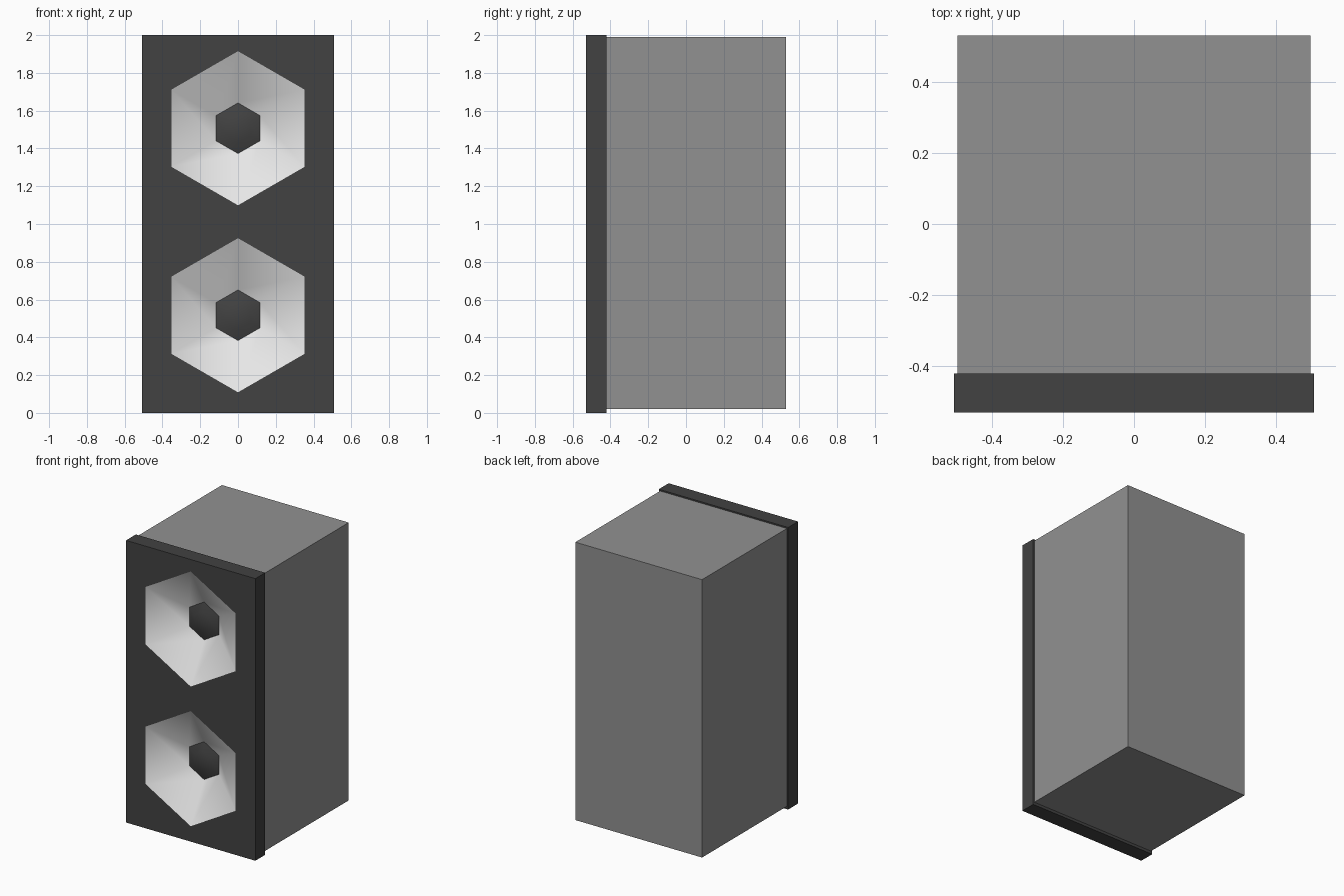
import bpy, bmesh, math
from mathutils import Vector

if "Cube" in bpy.data.objects:
    bpy.data.objects.remove(bpy.data.objects["Cube"])

FRONT, BACK, JOIN = -0.53, 0.53, -0.42   # y of baffle front, cabinet back, baffle back
CENTRES = (0.517, 1.507)                 # heights of the two drivers
R_OUT, R_IN, DEPTH = 0.408, 0.134, 0.15


def material(name, v):
    m = bpy.data.materials.new(name)
    m.diffuse_color = (v, v, v, 1)
    m.use_nodes = True
    m.node_tree.nodes["Principled BSDF"].inputs["Base Color"].default_value = m.diffuse_color
    return m


grey = material("cabinet grey", 0.285)
dark = material("dark charcoal", 0.054)
white = material("cone white", 0.8)


def finish(bm, name, mat, outward, smooth=False):
    """Point each face along outward(centre), then make the object."""
    for f in bm.faces:
        f.normal_update()
        if f.normal.dot(outward(f.calc_center_median())) < 0:
            f.normal_flip()
        f.smooth = smooth
    me = bpy.data.meshes.new(name)
    bm.to_mesh(me)
    bm.free()
    me.materials.append(mat)
    ob = bpy.data.objects.new(name, me)
    bpy.context.scene.collection.objects.link(ob)
    return ob


def ring(bm, pts, y):
    return [bm.verts.new((x, y, z)) for x, z in pts]


def bridge(bm, a, b):
    n = len(a)
    for i in range(n):
        bm.faces.new((a[i], a[(i + 1) % n], b[(i + 1) % n], b[i]))


def rect(hw, z0, z1):
    return [(-hw, z0), (hw, z0), (hw, z1), (-hw, z1)]


def hexagon(r, zc):
    return [(r * math.cos(math.radians(90 + 60 * k)),
             zc + r * math.sin(math.radians(90 + 60 * k))) for k in range(6)]


outline_panel = rect(0.507, 0.0, 2.0)
outline_body = rect(0.497, 0.02, 1.99)

# Cabinet: box whose front is closed by the baffle
bm = bmesh.new()
f, b = ring(bm, outline_body, JOIN), ring(bm, outline_body, BACK)
bridge(bm, f, b)
bm.faces.new(b)
mid = Vector((0, 0.0, 1.0))
finish(bm, "cabinet", grey, lambda c: c - mid)

# Baffle: front plate with two hexagonal openings, thin walls and a back lip
bm = bmesh.new()
f = ring(bm, outline_panel, FRONT)
edges = []
for loop in [f] + [ring(bm, hexagon(R_OUT, zc), FRONT) for zc in CENTRES]:
    edges += [bm.edges.new((loop[i], loop[(i + 1) % len(loop)])) for i in range(len(loop))]
bmesh.ops.triangle_fill(bm, use_beauty=True, use_dissolve=False, edges=edges)
b = ring(bm, outline_panel, JOIN)
bridge(bm, f, b)
bridge(bm, b, ring(bm, outline_body, JOIN))
pmid = Vector((0, (FRONT + JOIN) / 2, 1.0))
finish(bm, "front_baffle", dark, lambda c: c - pmid)

# Drivers: recessed six-sided cone with a low dust cap
toward_front = Vector((0, -1, 0))
for tag, zc in zip(("lower", "upper"), CENTRES):
    bm = bmesh.new()
    bridge(bm, ring(bm, hexagon(R_OUT, zc), FRONT),
           ring(bm, hexagon(R_IN, zc), FRONT + DEPTH))
    finish(bm, tag + "_cone", white, lambda c: toward_front, True)

    bm = bmesh.new()
    rim = ring(bm, hexagon(R_IN, zc), FRONT + DEPTH)
    inner = ring(bm, hexagon(R_IN * 0.55, zc), FRONT + DEPTH - 0.02)
    bridge(bm, rim, inner)
    tip = bm.verts.new((0, FRONT + DEPTH - 0.027, zc))
    for i in range(6):
        bm.faces.new((inner[i], inner[(i + 1) % 6], tip))
    finish(bm, tag + "_dust_cap", dark, lambda c: toward_front, True)
